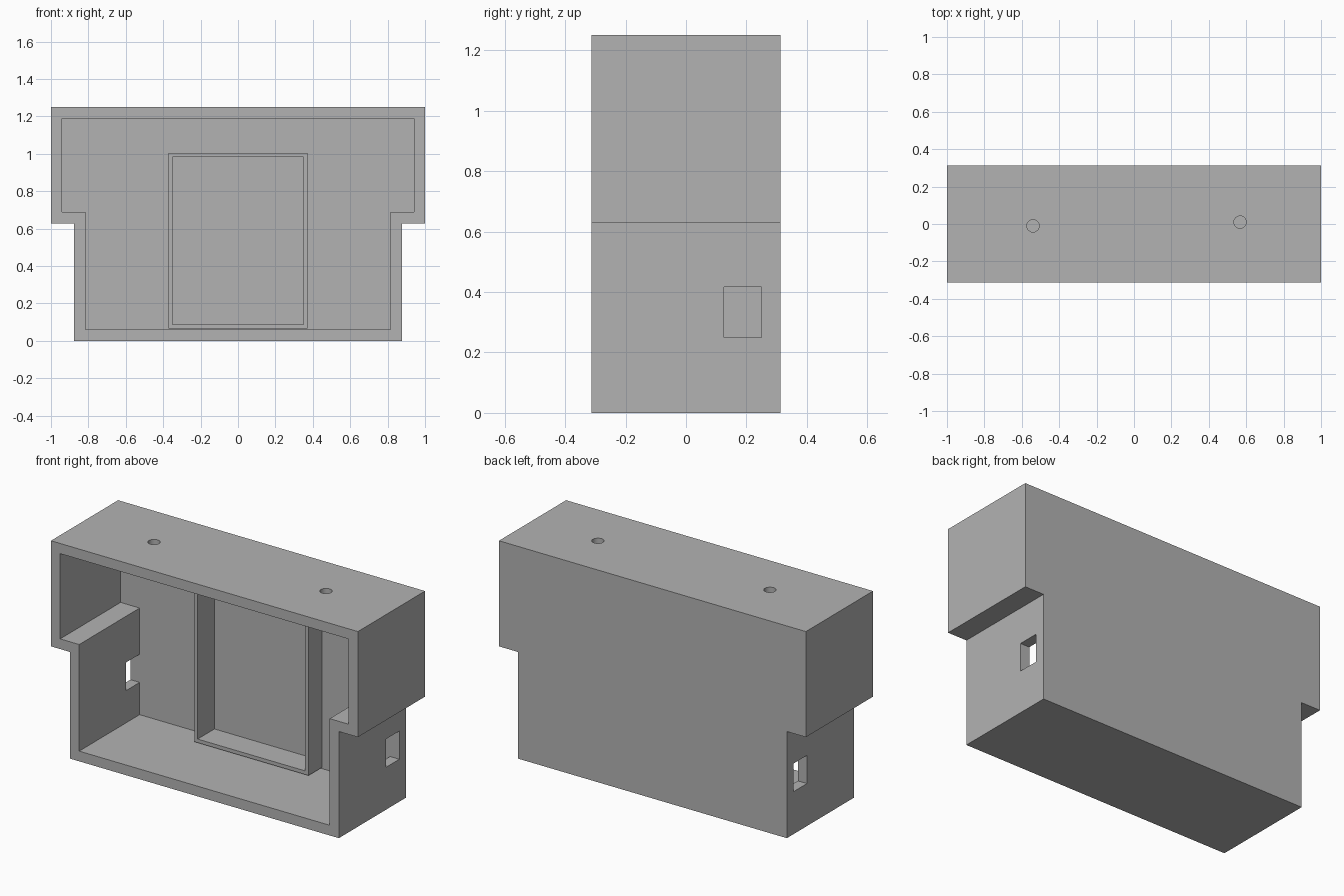
import bpy, bmesh
from mathutils import Matrix

cube = bpy.data.objects.get("Cube")
if cube:
    bpy.data.objects.remove(cube, do_unlink=True)

grey = bpy.data.materials.new("plain_grey")
grey.use_nodes = True
grey.diffuse_color = (0.45, 0.45, 0.45, 1)
grey.node_tree.nodes["Principled BSDF"].inputs["Base Color"].default_value = grey.diffuse_color


def finish(name, bm):
    bmesh.ops.recalc_face_normals(bm, faces=bm.faces)
    mesh = bpy.data.meshes.new(name)
    bm.to_mesh(mesh)
    bm.free()
    mesh.materials.append(grey)
    obj = bpy.data.objects.new(name, mesh)
    bpy.context.collection.objects.link(obj)
    return obj


def prism(name, outline, y0, y1):
    """Extrude an x-z outline from y0 to y1."""
    bm = bmesh.new()
    face = bm.faces.new([bm.verts.new((x, y0, z)) for x, z in outline])
    new = bmesh.ops.extrude_face_region(bm, geom=[face])["geom"]
    verts = [v for v in new if isinstance(v, bmesh.types.BMVert)]
    bmesh.ops.translate(bm, verts=verts, vec=(0, y1 - y0, 0))
    return finish(name, bm)


def rect(x0, x1, z0, z1):
    return [(x0, z0), (x1, z0), (x1, z1), (x0, z1)]


def stepped(low, high, bottom, step, top):
    """Symmetric outline, narrow below and wide above."""
    right = [(low, bottom), (low, step), (high, step), (high, top)]
    return right + [(-x, z) for x, z in reversed(right)]


def peg(name, x, y, radius, z, depth):
    bm = bmesh.new()
    bmesh.ops.create_cone(bm, cap_ends=True, segments=32, radius1=radius, radius2=radius,
                          depth=depth, matrix=Matrix.Translation((x, y, z)))
    return finish(name, bm)


def combine(target, tool, operation):
    mod = target.modifiers.new(tool.name, "BOOLEAN")
    mod.operation = operation
    mod.solver = "EXACT"
    mod.object = tool
    bpy.context.view_layer.objects.active = target
    bpy.ops.object.modifier_apply(modifier=mod.name)
    bpy.data.objects.remove(tool, do_unlink=True)


# Stepped housing, hollow and open at the front
wall = 0.06
depth = 0.3125
low, step, top = 0.876, 0.628, 1.25
housing = prism("housing", stepped(low, 1, 0, step, top), -depth, depth)
cavity = stepped(low - wall, 1 - wall, wall, step + wall, top - wall)
combine(housing, prism("cavity", cavity, -depth - 0.1, 0.25), "DIFFERENCE")

# Raised rectangular frame on the back wall, with a pocket sunk into the wall
lip = 0.0215
fx, fz0, fz1 = 0.372, 0.067, 1.004
combine(housing, prism("frame", rect(-fx, fx, fz0, fz1), 0.125, 0.27), "UNION")
combine(housing, prism("pocket", rect(lip - fx, fx - lip, fz0 + lip, fz1 - lip), 0, 0.281), "DIFFERENCE")

# Square window through each lower side wall
for side in (-1, 1):
    x0, x1 = sorted((side * 0.78, side * 0.95))
    combine(housing, prism("side_window", rect(x0, x1, 0.25, 0.416), 0.125, 0.25), "DIFFERENCE")

# Two round holes through the top wall
for x, y in ((-0.54, -0.01), (0.567, 0.01)):
    combine(housing, peg("top_hole", x, y, 0.033, top, 0.2), "DIFFERENCE")

bpy.ops.object.select_all(action="DESELECT")
housing.select_set(True)
bpy.context.view_layer.objects.active = housing
bpy.ops.object.shade_smooth_by_angle()
